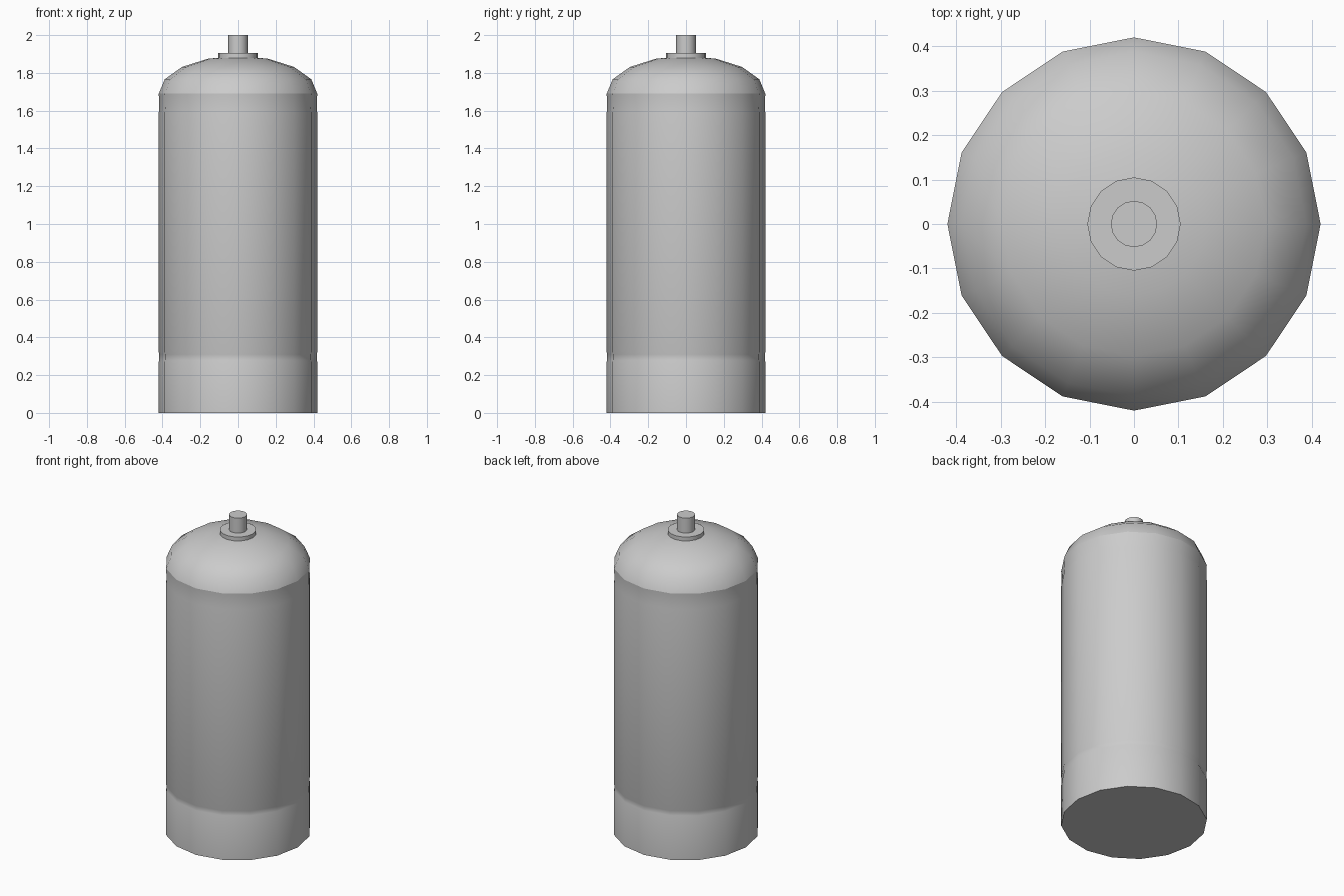
import bpy, bmesh, math

if "Cube" in bpy.data.objects:
    bpy.data.objects.remove(bpy.data.objects["Cube"])

SIDES = 16


def lathe(name, profile, sharp=30):
    """Revolve (radius, z) points around z; radius 0 makes a pole, open ends get caps."""
    bm = bmesh.new()
    rings = []
    for r, z in profile:
        if r == 0:
            rings.append([bm.verts.new((0, 0, z))])
        else:
            angles = [2 * math.pi * i / SIDES for i in range(SIDES)]
            rings.append([bm.verts.new((r * math.cos(a), r * math.sin(a), z)) for a in angles])
    for low, high in zip(rings, rings[1:]):
        for i in range(SIDES):
            j = (i + 1) % SIDES
            if len(high) == 1:
                bm.faces.new((low[i], low[j], high[0]))
            else:
                bm.faces.new((low[i], low[j], high[j], high[i]))
    bm.faces.new(rings[0][::-1])
    if len(rings[-1]) > 1:
        bm.faces.new(rings[-1])
    mesh = bpy.data.meshes.new(name)
    bm.to_mesh(mesh)
    bm.free()
    obj = bpy.data.objects.new(name, mesh)
    bpy.context.collection.objects.link(obj)
    bpy.ops.object.select_all(action='DESELECT')
    obj.select_set(True)
    bpy.context.view_layer.objects.active = obj
    bpy.ops.object.shade_smooth_by_angle(angle=math.radians(sharp))
    return obj


# Straight body with faint hoops near the bottom and the shoulder
lathe("tank_body", [(0.42, 0), (0.42, 0.27), (0.417, 0.28), (0.417, 0.31), (0.42, 0.32),
                    (0.42, 1.59), (0.417, 1.61), (0.42, 1.69)])

# Shallow elliptical dome, a quarter ellipse revolved
steps = [math.radians(22.5 * k) for k in range(4)]
lathe("tank_dome", [(0.42 * math.cos(a), 1.69 + 0.2 * math.sin(a)) for a in steps] + [(0, 1.89)], 40)

# Valve collar and stem
lathe("valve_collar", [(0.105, 1.87), (0.105, 1.905)])
lathe("valve_stem", [(0.052, 1.90), (0.052, 2.0)])
